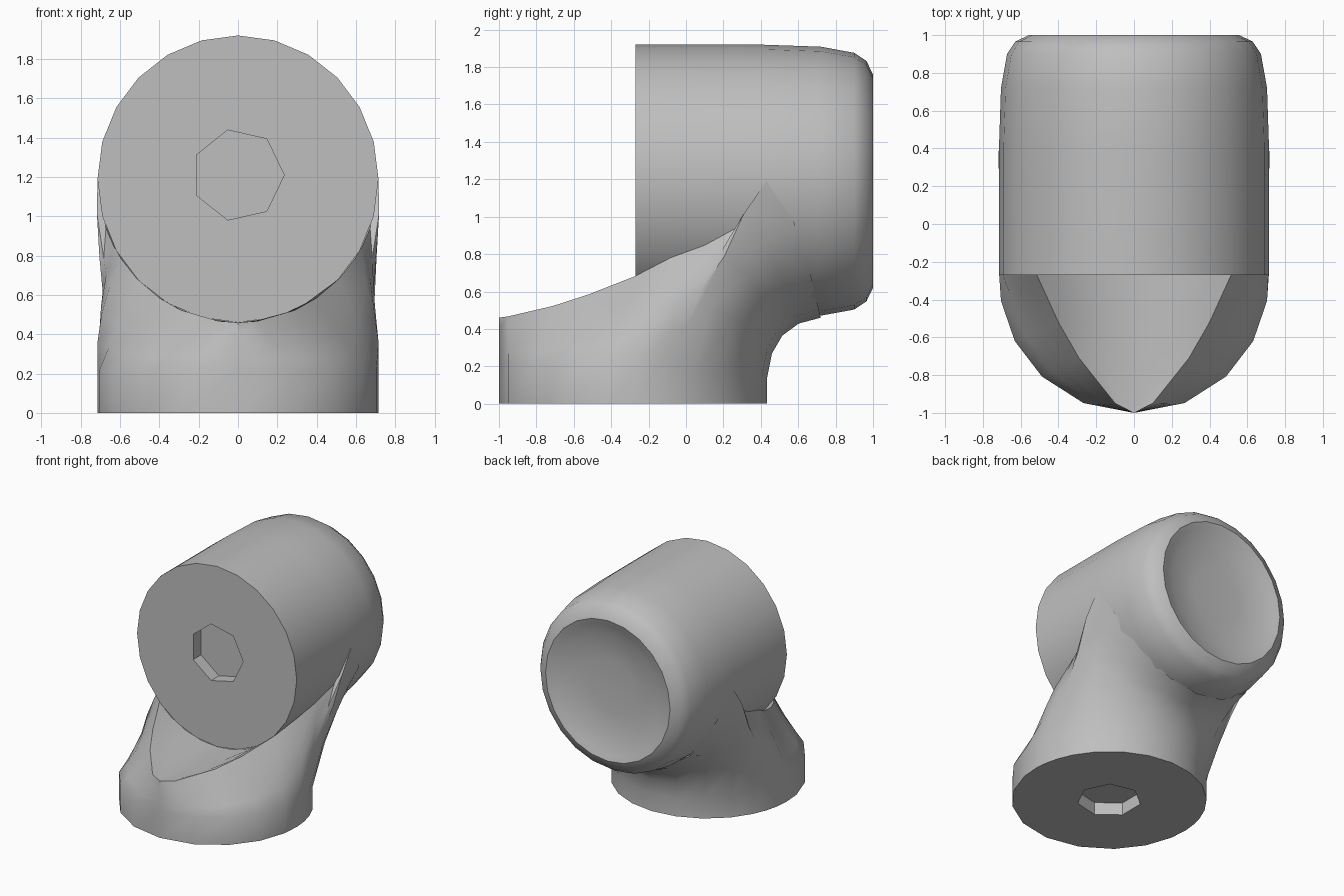
import bpy, bmesh
from math import sin, cos, pi, radians, sqrt
from mathutils import Vector

if "Cube" in bpy.data.objects:
    bpy.data.objects.remove(bpy.data.objects["Cube"], do_unlink=True)

RX, RZ, AXIS_Z = 0.715, 0.73, 1.19     # barrel radii and axis height
FOOT_Y, FRONT_Y = -0.283, -0.27        # foot centre and barrel front
SOCKET_R, SOCKET_DEPTH = 0.235, 0.1

grey = bpy.data.materials.new("plain grey")
grey.use_nodes = True
colour = (0.52, 0.52, 0.52, 1)
grey.diffuse_color = colour
grey.node_tree.nodes["Principled BSDF"].inputs["Base Color"].default_value = colour


def finish(bm, name):
    bmesh.ops.remove_doubles(bm, verts=bm.verts, dist=0.0005)
    bmesh.ops.recalc_face_normals(bm, faces=bm.faces)
    mesh = bpy.data.meshes.new(name)
    bm.to_mesh(mesh)
    bm.free()
    obj = bpy.data.objects.new(name, mesh)
    bpy.context.collection.objects.link(obj)
    mesh.materials.append(grey)
    bpy.ops.object.select_all(action='DESELECT')
    obj.select_set(True)
    bpy.context.view_layer.objects.active = obj
    bpy.ops.object.shade_smooth_by_angle(angle=radians(38))
    return obj


def skin(bm, a, b, closed=True):
    n = len(a)
    for i in range(n if closed else n - 1):
        j = (i + 1) % n
        bm.faces.new((a[i], a[j], b[j], b[i]))


def ring_edges(ring):
    return [bm_edge for v, w in zip(ring, ring[1:] + ring[:1])
            for bm_edge in v.link_edges if bm_edge.other_vert(v) == w]


def socket(bm, rim, centre, inward, u, v):
    """Flat end with a seven-sided recess in it."""
    mouth = [bm.verts.new(centre + SOCKET_R * (cos(2 * pi * i / 7) * u + sin(2 * pi * i / 7) * v))
             for i in range(7)]
    floor = [bm.verts.new(m.co + inward * SOCKET_DEPTH) for m in mouth]
    skin(bm, mouth, floor)
    bm.faces.new(floor)
    bmesh.ops.triangle_fill(bm, use_beauty=True, use_dissolve=False,
                            edges=ring_edges(rim) + ring_edges(mouth),
                            normal=-inward)


X, Y, Z = Vector((1, 0, 0)), Vector((0, 1, 0)), Vector((0, 0, 1))

# Barrel: lathed along y, rounded at the back with a dished end
bm = bmesh.new()
profile = [(FRONT_Y, 1), (0.4, 1), (0.72, 0.985), (0.9, 0.94), (0.965, 0.88),
           (1.0, 0.78), (0.985, 0.72), (0.95, 0.6), (0.93, 0.3)]
SEG = 24
rings = [[bm.verts.new((RX * r * cos(2 * pi * i / SEG), y, AXIS_Z + RZ * r * sin(2 * pi * i / SEG)))
          for i in range(SEG)] for y, r in profile]
for a, b in zip(rings, rings[1:]):
    skin(bm, a, b)
bm.faces.new(rings[-1])
socket(bm, rings[0], Vector((0, FRONT_Y, 1.21)), Y, X, Z)
finish(bm, "barrel")

# Foot: each column is (angle round the base, angle on the barrel, y where it meets it)
columns = [(0, 0, -1), (22, 8, -0.95), (43, 24, -0.71), (62, 34, -0.52), (80, 46, FRONT_Y),
           (92, 56, -0.08), (100, 62, 0.1), (108, 70, 0.27), (118, 90, 0.43),
           (132, 72, 0.58), (148, 45, 0.67), (164, 20, 0.71), (180, 0, 0.72)]


def column(t, phi, y):
    t, phi = radians(t), radians(phi)
    base = Vector((RX * sin(t), FOOT_Y - 0.717 * cos(t), 0))
    low = base + Z * (0.22 - 0.08 * max(0, -cos(t)))
    top = Vector((RX * sin(phi), y, AXIS_Z - RZ * cos(phi)))
    # control point: straight flanks at the front, hollow fillet at the back
    w = min(1, max(0, (t - radians(92)) / radians(60)))
    mid = (low + top) / 2
    fillet = Vector((max(low.x, top.x) * 1.03, low.y + 0.02, top.z - 0.03))
    ctrl = mid.lerp(fillet, w)
    if radians(85) < t < radians(140):
        ctrl.x = max(low.x, top.x) * 1.03
    points = [base]
    for s in (0, 0.25, 0.5, 0.75, 1):
        points.append(low * (1 - s) ** 2 + ctrl * 2 * s * (1 - s) + top * s * s)
    return points


half = [column(*c) for c in columns]
mirrored = [[Vector((-p.x, p.y, p.z)) for p in col] for col in half[-2:0:-1]]
bm = bmesh.new()
cols = [[bm.verts.new(p) for p in col] for col in half + mirrored]
levels = [list(level) for level in zip(*cols)]
for a, b in zip(levels, levels[1:]):
    skin(bm, a, b)
socket(bm, levels[0], Vector((0, FOOT_Y, 0)), Z, X, Y)

# Saddle: hollow floor in front of the barrel, following its curve
STEPS = 8
rows = []
for t, phi, y in columns[:5]:
    angles = [radians(phi) * (2 * i / STEPS - 1) for i in range(STEPS + 1)]
    rows.append([bm.verts.new((RX * sin(a), y, AXIS_Z - RZ * cos(a))) for a in angles])
for a, b in zip(rows[1:], rows[2:]):
    skin(bm, a, b, closed=False)
tip = rows[0][0]
for a, b in zip(rows[1], rows[1][1:]):
    bm.faces.new((tip, a, b))
bmesh.ops.delete(bm, geom=rows[0][1:], context='VERTS')
finish(bm, "foot")
